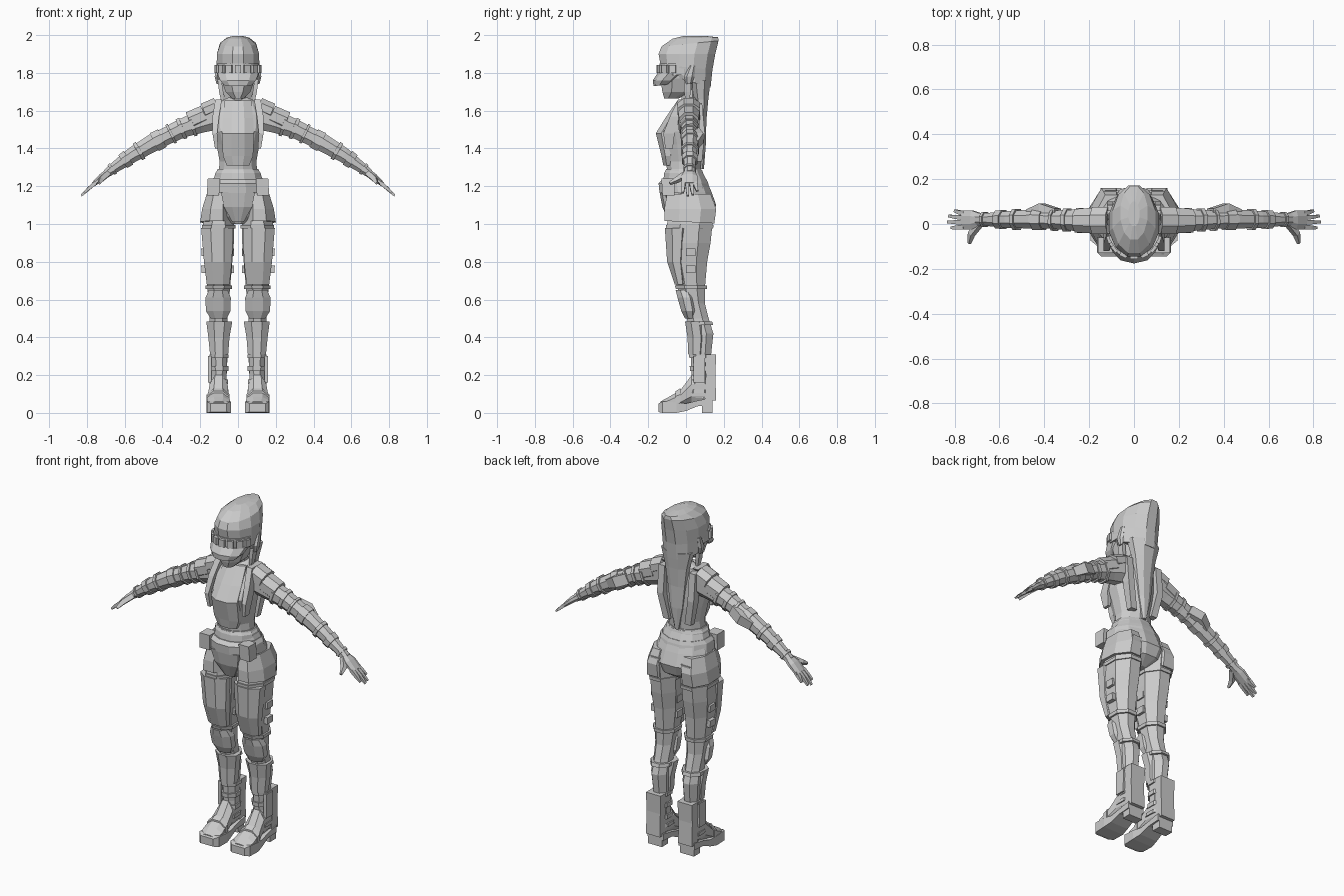
import bpy, bmesh, math
from mathutils import Vector

grey = bpy.data.materials.new("light grey")
grey.diffuse_color = (0.6, 0.6, 0.6, 1)
X, Y, Z = Vector((1, 0, 0)), Vector((0, 1, 0)), Vector((0, 0, 1))


def skin(name, rings, mirror=False):
    """Join equal-length point rings into a capped, flat-shaded solid."""
    bm = bmesh.new()
    loops = [[bm.verts.new(p) for p in r] for r in rings]
    n = len(loops[0])
    for a, b in zip(loops, loops[1:]):
        for i in range(n):
            j = (i + 1) % n
            bm.faces.new((a[i], a[j], b[j], b[i]))
    bm.faces.new(loops[0][::-1])
    bm.faces.new(loops[-1])
    bmesh.ops.recalc_face_normals(bm, faces=bm.faces)
    me = bpy.data.meshes.new(name)
    bm.to_mesh(me)
    bm.free()
    me.materials.append(grey)
    ob = bpy.data.objects.new(name, me)
    bpy.context.collection.objects.link(ob)
    if mirror:
        ob.modifiers.new("mirror", 'MIRROR').use_mirror_merge = False
    return ob


def ring(c, u, v, n):
    s = 1 / math.cos(math.pi / n) if n % 4 == 0 else 1
    return [c + (u * math.cos(t) + v * math.sin(t)) * s
            for t in (2 * math.pi * (i + .5) / n for i in range(n))]


def stack(name, rows, n=8, mirror=False):
    """Rows: z, x0, x1, y0, y1 and an optional slope of the ring along y."""
    rings = []
    for z, x0, x1, y0, y1, *tilt in rows:
        k = tilt[0] if tilt else 0
        rings.append(ring(Vector(((x0 + x1) / 2, (y0 + y1) / 2, z)), X * (x1 - x0) / 2,
                          (Y + Z * k) * (y1 - y0) / 2, n))
    return skin(name, rings, mirror)


def sym(name, rows, n=8):
    """Centred stack: z, half width, y0, y1, optional slope."""
    return stack(name, [(r[0], -r[1], r[1], *r[2:]) for r in rows], n)


def tube(name, rows, n=8):
    """Mirrored limb in the arm direction: x, y, z, half depth, half thickness."""
    d = (Vector(rows[-1][:3]) - Vector(rows[0][:3])).normalized()
    u = (Y - d * d.y).normalized()
    v = d.cross(u)
    return skin(name, [ring(Vector(r[:3]), u * r[3], v * r[4], n) for r in rows], True)


def at(rows, t):
    i = min(int(t), len(rows) - 2)
    return [a + (b - a) * (t - i) for a, b in zip(rows[i], rows[i + 1])]


def leg_row(z, g):
    i = next(i for i in range(len(leg) - 1) if leg[i + 1][0] <= z)
    t = (leg[i][0] - z) / (leg[i][0] - leg[i + 1][0])
    _, a, b, c, d = at(leg, i + t)
    return (z, a - g, b + g, c - g, d + g)


# Torso, neck and head
sym("torso", [(1.18, .12, -.10, .10), (1.28, .102, -.10, .075), (1.33, .097, -.105, .08),
              (1.42, .113, -.125, .09), (1.49, .128, -.145, .09), (1.58, .13, -.085, .085),
              (1.65, .10, -.03, .07), (1.67, .05, -.01, .06)], 12)
sym("chest_plate", [(1.31, .06, -.12, -.06), (1.36, .08, -.13, -.06), (1.48, .085, -.16, -.06),
                    (1.56, .08, -.11, -.02), (1.655, .07, -.045, .02)])
sym("neck", [(1.62, .045, -.02, .06), (1.75, .04, -.03, .06)])
sym("head", [(1.665, .03, -.115, -.04), (1.70, .065, -.125, .04), (1.77, .092, -.135, .08),
             (1.85, .10, -.135, .1)])
sym("hair", [(1.755, .105, -.09, .13, -.3), (1.83, .113, -.135, .14, -.1), (1.90, .112, -.145, .155),
             (1.955, .095, -.13, .172, .1), (1.985, .06, -.07, .17, .03), (1.996, .025, -.01, .1)], 12)
sym("hair_tail", [(1.29, .012, .07, .095), (1.42, .04, .06, .105), (1.55, .055, .055, .108),
                  (1.66, .07, .04, .118), (1.76, .095, .02, .13)])
sym("visor", [(1.735, .075, -.172, -.08, .12), (1.76, .10, -.176, -.03), (1.80, .115, -.15, .02)], 10)
sym("goggle_band", [(1.79, .112, -.14, .07), (1.85, .112, -.14, .07)], 12)

# Goggle blocks spaced around the brow
for i in range(7):
    t = math.radians(-72 + 24 * i)
    out, side = Vector((math.sin(t), -math.cos(t), 0)), Vector((math.cos(t), math.sin(t), 0))
    c = Vector((.115 * math.sin(t), -.035 - .112 * math.cos(t), 0))
    skin(f"goggle_block_{i}", [ring(c + Z * z, side * .017, out * .01, 4) for z in (1.80, 1.842)])

# Ear pieces, side locks and chest straps
stack("ear_piece", [(1.74, .095, .115, .0, .03), (1.78, .1, .125, -.01, .045), (1.84, .1, .12, .02, .05)], 6, True)
stack("side_lock", [(1.63, .075, .085, .0, .015), (1.70, .078, .1, -.01, .025), (1.78, .09, .11, -.01, .03)], 4, True)
stack("chest_strap", [(1.40, .105, .122, -.11, -.07), (1.48, .11, .135, -.12, -.06),
                      (1.57, .10, .135, -.085, -.03), (1.66, .085, .12, -.04, .06)], 4, True)
stack("back_strap", [(1.33, .05, .09, .05, .085), (1.48, .08, .12, .05, .1),
                     (1.64, .08, .12, .04, .085)], 4, True)

# Hips and belts
sym("hips", [(1.0, .04, -.07, .08), (1.04, .13, -.09, .14), (1.10, .172, -.11, .16),
             (1.17, .155, -.12, .135), (1.24, .13, -.115, .105), (1.29, .108, -.105, .08)], 12)
sym("waist_band", [(1.23, .125, -.12, .10), (1.27, .12, -.115, .09), (1.285, .108, -.108, .085)], 12)
sym("belt", [(1.165, .158, -.14, .13), (1.215, .15, -.145, .118), (1.235, .135, -.125, .11)], 12)
sym("front_flap", [(1.01, .03, -.09, -.06), (1.09, .075, -.125, -.08), (1.17, .09, -.14, -.1)])
stack("belt_pouch", [(1.15, .10, .165, -.125, -.06), (1.24, .095, .16, -.13, -.06)], 4, True)
stack("short_leg", [(1.01, .03, .2, -.115, .15, -.05), (1.08, .035, .19, -.115, .16),
                    (1.16, .04, .165, -.1, .13)], 8, True)

# Legs
leg = [(1.12, .03, .17, -.08, .15), (1.0, .02, .185, -.10, .14), (.9, .022, .185, -.095, .13),
       (.8, .03, .175, -.085, .112), (.66, .042, .162, -.045, .1), (.58, .05, .155, -.015, .1),
       (.5, .055, .15, .005, .12), (.42, .053, .153, .018, .145), (.3, .058, .143, .025, .132),
       (.2, .06, .14, .03, .128), (.08, .06, .145, .0, .13)]
stack("leg", leg, 8, True)
for z, h, g in ((.985, .02, .006), (.665, .02, .01), (.475, .02, .013), (.30, .02, .008),
                (.235, .025, .008), (.165, .025, .008), (.115, .02, .01)):
    stack("leg_strap", [leg_row(z - h / 2, g), leg_row(z + h / 2, g)], 8, True)
for z in (.85, .76):
    stack("thigh_clip", [(z - .02, .155, .193, .0, .05), (z + .02, .16, .195, .0, .05)], 4, True)
    stack("thigh_inner_clip", [(z - .02, .02, .04, .0, .05), (z + .02, .02, .04, .0, .05)], 4, True)
stack("thigh_plate", [(.68, .045, .165, -.06, .0), (.8, .032, .18, -.1, .0), (.98, .025, .195, -.112, .02)], 8, True)
stack("knee_pad", [(.50, .06, .145, -.005, .05), (.54, .04, .17, -.025, .06), (.61, .038, .172, -.045, .05),
                   (.65, .055, .155, -.055, .03)], 8, True)
stack("shin_guard", [(.31, .052, .148, .012, .1), (.40, .045, .157, .008, .11),
                     (.485, .03, .168, -.005, .1)], 8, True)
stack("calf_plate", [(.065, .06, .15, .1, .16), (.2, .06, .15, .105, .155), (.31, .055, .15, .1, .16)], 4, True)
stack("ankle_clip", [(.16, .14, .16, .04, .1), (.30, .14, .158, .04, .1)], 4, True)

# Boots: slices along y, each y, x0, x1, z0, z1
def boot(name, rows, n=8):
    skin(name, [ring(Vector(((a + b) / 2, y, (c + d) / 2)), X * (b - a) / 2, Z * (d - c) / 2, n)
                for y, a, b, c, d in rows], True)


boot("boot_upper", [(-.135, .055, .15, .02, .06), (-.09, .042, .165, .02, .085), (-.03, .05, .16, .03, .12),
                    (.03, .055, .15, .04, .2), (.13, .06, .145, .04, .2)])
boot("boot_strap", [(-.055, .045, .166, .02, .115), (-.03, .045, .166, .02, .13)])
# Flat-sided sole and heel
def slab(name, rows):
    skin(name, [[(a, y, c), (b, y, c), (b, y, d), (a, y, d)] for y, a, b, c, d in rows], True)


slab("boot_sole", [(-.146, .06, .145, .005, .05), (-.125, .038, .165, 0, .06), (-.05, .036, .168, 0, .055),
                   (.0, .045, .16, .01, .05), (.06, .05, .155, .035, .065), (.14, .05, .155, .04, .08)])
slab("boot_heel", [(.085, .06, .15, .0, .06), (.14, .06, .15, 0, .07)])

# Arms: x, y, z, half depth, half thickness
arm = [(.10, .015, 1.575, .06, .075), (.20, .015, 1.54, .052, .06), (.30, .018, 1.505, .044, .05),
       (.38, .02, 1.465, .04, .046), (.45, .022, 1.43, .042, .047), (.56, .02, 1.365, .037, .04),
       (.66, .02, 1.295, .028, .028), (.70, .02, 1.265, .028, .022)]
tube("arm", arm)
for t0, t1, g in ((1.35, 1.5, .007), (1.9, 2.1, .007), (2.6, 2.75, .008), (3.3, 3.9, .006),
                  (4.6, 4.75, .008), (5.2, 5.5, .007), (6.0, 6.3, .006)):
    band = [at(arm, t) for t in (t0, t1)]
    tube("arm_band", [(x, y, z, a + g, b + g) for x, y, z, a, b in band])
tube("elbow_guard", [(.34, .05, 1.485, .018, .03), (.41, .066, 1.455, .026, .03), (.47, .05, 1.42, .015, .025)], 4)
tube("shoulder_pad_upper", [(.11, .015, 1.625, .06, .045), (.18, .015, 1.595, .06, .045)])
tube("shoulder_pad_lower", [(.175, .015, 1.575, .057, .055), (.255, .015, 1.54, .052, .055)])

# Hands
tube("palm", [(.685, .02, 1.275, .028, .02), (.72, .018, 1.25, .042, .018), (.765, .018, 1.21, .042, .012)])
for y, x, z in ((-.015, .815, 1.165), (.008, .83, 1.15), (.031, .825, 1.155), (.052, .80, 1.175)):
    tube("finger", [(.755, y * .9, 1.218, .010, .010), ((.755 + x) / 2, y, (1.22 + z) / 2, .009, .009),
                    (x, y * 1.15, z, .006, .005)], 4)
tube("thumb", [(.69, -.0, 1.265, .014, .014), (.725, -.045, 1.235, .012, .013), (.735, -.085, 1.215, .006, .007)], 4)
